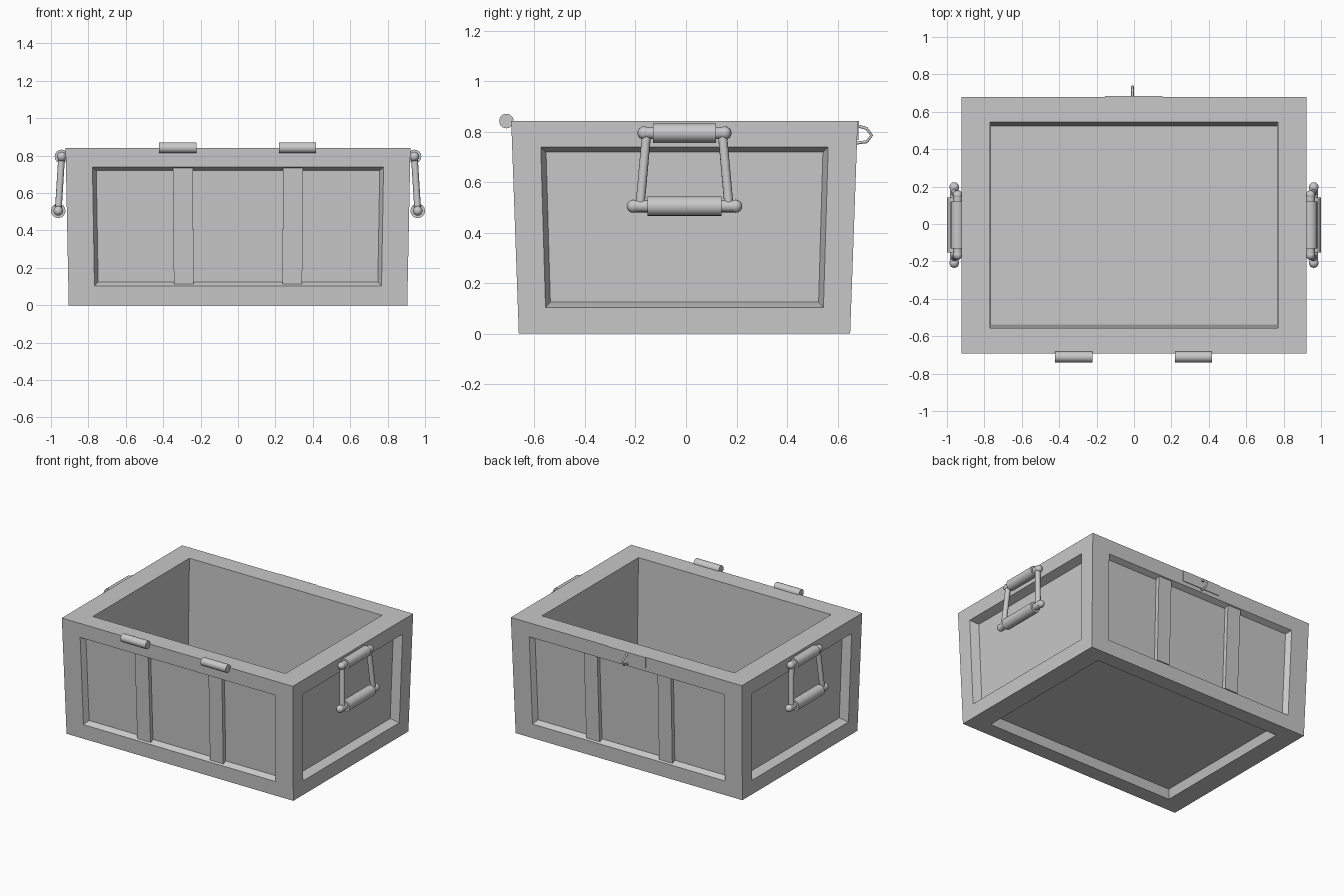
import bpy, bmesh, math
from mathutils import Vector

old = bpy.data.objects.get("Cube")
if old:
    bpy.data.objects.remove(old, do_unlink=True)

metal = bpy.data.materials.new("grey_metal")
metal.use_nodes = True
GREY = (0.58, 0.58, 0.58, 1)
metal.diffuse_color = GREY
metal.node_tree.nodes["Principled BSDF"].inputs["Base Color"].default_value = GREY

H = 0.842


def add_mesh(name, bm):
    bmesh.ops.remove_doubles(bm, verts=bm.verts, dist=0.0001)
    bmesh.ops.recalc_face_normals(bm, faces=bm.faces)
    me = bpy.data.meshes.new(name)
    bm.to_mesh(me)
    bm.free()
    me.materials.append(metal)
    ob = bpy.data.objects.new(name, me)
    bpy.context.collection.objects.link(ob)


def smooth(ob):
    bpy.ops.object.select_all(action="DESELECT")
    ob.select_set(True)
    bpy.context.view_layer.objects.active = ob
    bpy.ops.object.shade_smooth_by_angle(angle=math.radians(50))


# Tapered body corners: counterclockwise rings at the bottom and the top
def ring(x, y0, y1, z):
    return [Vector(p) for p in ((-x, y0, z), (x, y0, z), (x, y1, z), (-x, y1, z))]


b = ring(0.905, -0.662, 0.65, 0)
t = ring(0.922, -0.692, 0.68, H)
SIDES = {n: (b[i], b[(i + 1) % 4], t[(i + 1) % 4], t[i])
         for i, n in enumerate(("front", "left", "back", "right"))}


def on_side(quad, u, v, d):
    """Point at fraction u, v of a side, moved d along its outward normal."""
    p, q, r, s = quad
    n = (q - p).cross(s - p).normalized()
    return p.lerp(q, u).lerp(s.lerp(r, u), v) + n * d


def rect(quad, mu, mv, d):
    return [on_side(quad, u, v, d) for u, v in
            ((mu, mv), (1 - mu, mv), (1 - mu, 1 - mv), (mu, 1 - mv))]


def add_faces(bm, loops, start=False):
    """Bridge successive four-point loops and cap the last one."""
    vs = [[bm.verts.new(p) for p in lp] for lp in loops]
    for lo, hi in zip(vs, vs[1:]):
        for i in range(4):
            j = (i + 1) % 4
            bm.faces.new((lo[i], lo[j], hi[j], hi[i]))
    bm.faces.new(vs[-1])
    if start:
        bm.faces.new(vs[0])


# Crate body: every side is a frame with a sunken panel; the top is the opening
bm = bmesh.new()
panels = [
    (SIDES["front"], (0.077, 0.123), (0.088, 0.147), 0.037),
    (SIDES["back"], (0.077, 0.123), (0.088, 0.147), 0.037),
    (SIDES["left"], (0.083, 0.123), (0.098, 0.147), 0.06),
    (SIDES["right"], (0.083, 0.123), (0.098, 0.147), 0.06),
    (t, (0.083, 0.099), (0.085, 0.113), 0.72),
    (b[::-1], (0.08, 0.084), (0.09, 0.1), 0.06),
]
for quad, rim, floor, depth in panels:
    add_faces(bm, [list(quad), rect(quad, *rim, 0), rect(quad, *floor, -depth)])
add_mesh("crate_body", bm)


def slab(name, quad, u0, u1, v0, v1, d0, d1):
    bm = bmesh.new()
    loops = [[on_side(quad, u, v, d) for u, v in
              ((u0, v0), (u1, v0), (u1, v1), (u0, v1))] for d in (d0, d1)]
    add_faces(bm, loops, True)
    add_mesh(name, bm)


# Vertical ribs on the front and back panels
for side in ("front", "back"):
    for label, u in (("a", 0.34), ("b", 0.66)):
        slab(f"{side}_rib_{label}", SIDES[side], u - 0.029, u + 0.029,
             0.135, 0.872, -0.042, -0.008)

# Latch plate
slab("latch_plate", SIDES["back"], 0.418, 0.584, 0.91, 1, -0.002, 0.005)


def rod(name, p, q, r, sides=16):
    p, q = Vector(p), Vector(q)
    bpy.ops.mesh.primitive_cylinder_add(vertices=sides, radius=r, depth=(q - p).length,
                                        location=(p + q) / 2)
    ob = bpy.context.object
    ob.rotation_euler = (q - p).to_track_quat("Z", "Y").to_euler()
    ob.name = name
    ob.data.materials.append(metal)
    smooth(ob)


def ball(name, p, r):
    bpy.ops.mesh.primitive_uv_sphere_add(segments=14, ring_count=8, radius=r, location=p)
    ob = bpy.context.object
    ob.name = name
    ob.data.materials.append(metal)
    smooth(ob)


# Hinge barrels on the front top edge
for label, x in (("right", -0.322), ("left", 0.318)):
    rod(f"{label}_hinge_barrel", (x - 0.1, -0.711, H), (x + 0.1, -0.711, H), 0.029, 12)

# Latch loop: a bent wire standing out from the plate
cu = bpy.data.curves.new("latch_loop", "CURVE")
cu.dimensions = "3D"
cu.bevel_depth = 0.007
cu.bevel_resolution = 1
cu.use_fill_caps = True
sp = cu.splines.new("POLY")
path = [(0.675, 0.824), (0.715, 0.813), (0.735, 0.785), (0.715, 0.76), (0.675, 0.755)]
sp.points.add(len(path) - 1)
for pt, (y, z) in zip(sp.points, path):
    pt.co = (-0.008, y, z, 1)
cu.materials.append(metal)
bpy.context.collection.objects.link(bpy.data.objects.new("latch_loop", cu))

# Carrying handles: two thick grips joined by slanted side bars
CY = -0.006
for name, s in (("left", 1), ("right", -1)):
    xt, xl, zt, zl = s * 0.943, s * 0.961, 0.795, 0.505
    for part, x, z, grip, half, r in (("upper", xt, zt, 0.125, 0.16, 0.037),
                                      ("lower", xl, zl, 0.147, 0.203, 0.039)):
        rod(f"{name}_handle_{part}_grip", (x, CY - grip, z), (x, CY + grip, z), r)
        rod(f"{name}_handle_{part}_bar", (x, CY - half, z), (x, CY + half, z), 0.024)
        for e, d in (("front", -1), ("back", 1)):
            ball(f"{name}_handle_{part}_{e}_knob", (x, CY + d * half, z), 0.026)
    for e, d in (("front", -1), ("back", 1)):
        rod(f"{name}_handle_{e}_side_bar", (xt, CY + d * 0.15, zt),
            (xl, CY + d * 0.176, zl), 0.018, 12)
